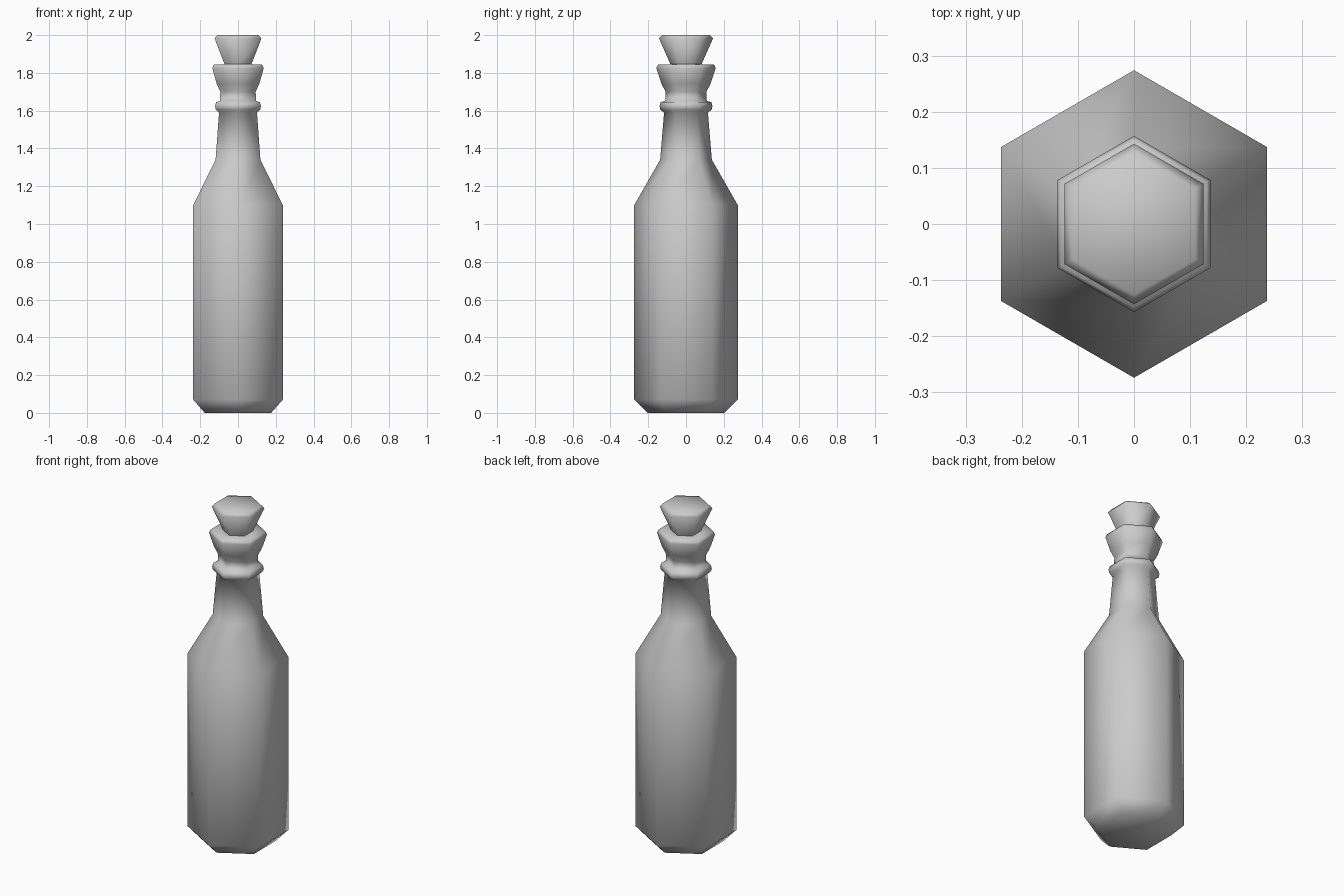
import bpy, bmesh
from math import sin, cos, pi

if "Cube" in bpy.data.objects:
    bpy.data.objects.remove(bpy.data.objects["Cube"])

SIDES = 6


def turned(name, profile):
    """Six-sided lathe from (corner radius, height) pairs, capped at both ends."""
    bm = bmesh.new()
    rings = []
    for r, z in profile:
        rings.append([bm.verts.new((r * cos(pi / 2 + i * 2 * pi / SIDES),
                                    r * sin(pi / 2 + i * 2 * pi / SIDES), z))
                      for i in range(SIDES)])
    for a, b in zip(rings, rings[1:]):
        for i in range(SIDES):
            j = (i + 1) % SIDES
            bm.faces.new((a[i], a[j], b[j], b[i]))
    bm.faces.new(rings[0][::-1])
    bm.faces.new(rings[-1])
    for f in bm.faces:
        f.smooth = True
    mesh = bpy.data.meshes.new(name)
    bm.to_mesh(mesh)
    bm.free()
    obj = bpy.data.objects.new(name, mesh)
    bpy.context.collection.objects.link(obj)
    return obj


# Body, shoulder, neck with collar ring, and flared lip
turned("bottle", [
    (0.203, 0.0), (0.274, 0.07), (0.274, 1.10), (0.137, 1.34),
    (0.116, 1.59), (0.136, 1.605), (0.140, 1.625), (0.134, 1.645),
    (0.110, 1.652), (0.108, 1.70), (0.130, 1.742), (0.157, 1.825),
    (0.150, 1.843), (0.082, 1.846),
])

# Tapered stopper seated in the mouth
turned("stopper", [(0.075, 1.82), (0.082, 1.845), (0.143, 1.982), (0.126, 2.0)])
